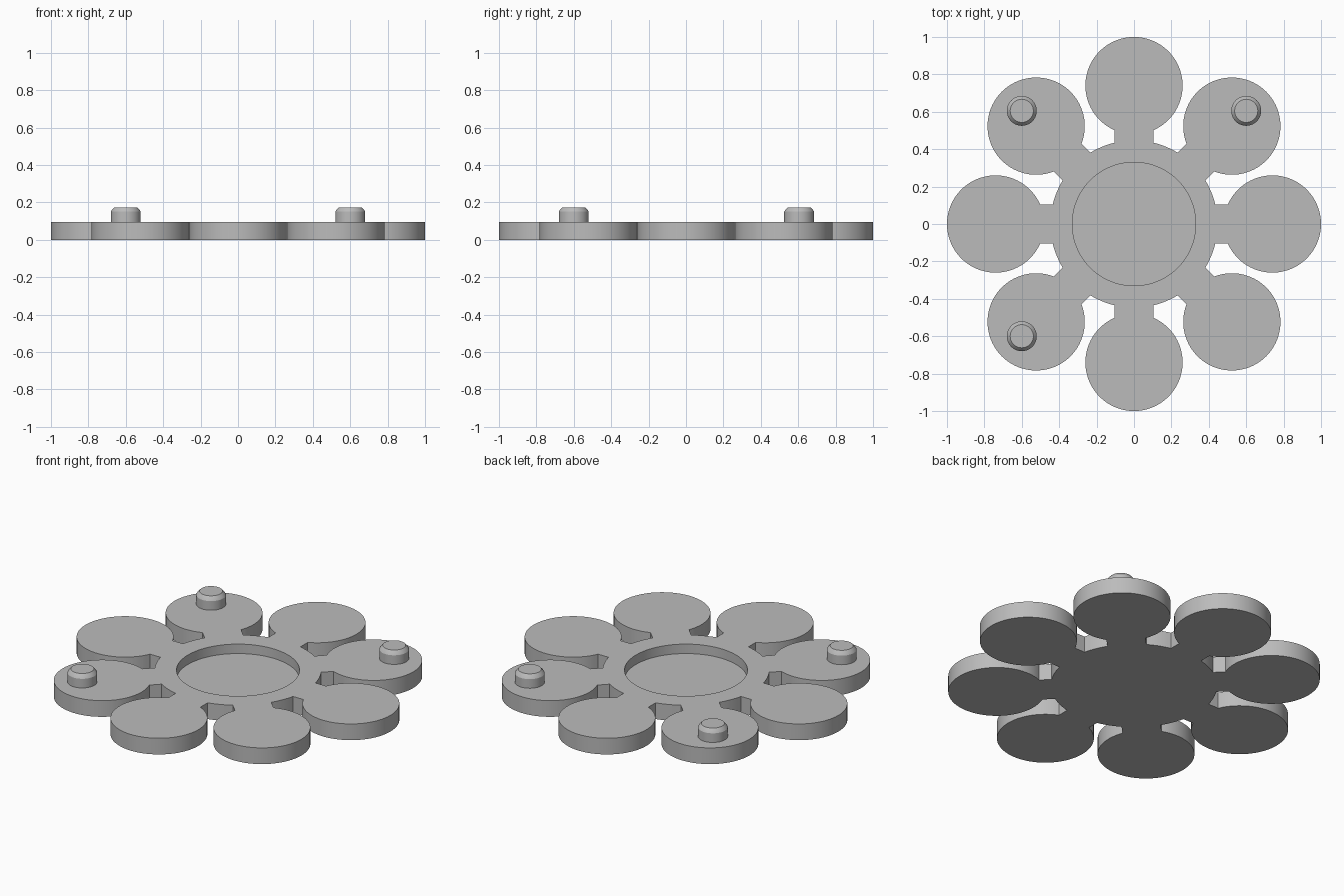
import bpy, bmesh, math
from mathutils import Matrix

if "Cube" in bpy.data.objects:
    bpy.data.objects.remove(bpy.data.objects["Cube"])

THICK = 0.096
FLOOR = 0.04
LOBE_R, LOBE_D = 0.26, 0.74
HUB_R, NECK = 0.447, 0.105
RECESS_R = 0.33

grey = bpy.data.materials.new("plain grey")
grey.diffuse_color = (0.5, 0.5, 0.5, 1)
grey.use_nodes = True
grey.node_tree.nodes["Principled BSDF"].inputs["Base Color"].default_value = grey.diffuse_color


def finish(bm, name):
    bmesh.ops.recalc_face_normals(bm, faces=bm.faces)
    mesh = bpy.data.meshes.new(name)
    bm.to_mesh(mesh)
    bm.free()
    mesh.materials.append(grey)
    ob = bpy.data.objects.new(name, mesh)
    bpy.context.collection.objects.link(ob)
    bpy.ops.object.select_all(action='DESELECT')
    ob.select_set(True)
    bpy.context.view_layer.objects.active = ob
    bpy.ops.object.shade_smooth_by_angle(angle=math.radians(20))
    return ob


def ring(bm, pts, z):
    return [bm.verts.new((x, y, z)) for x, y in pts]


def circle(r, n, cx=0, cy=0):
    return [(cx + r * math.cos(2 * math.pi * i / n),
             cy + r * math.sin(2 * math.pi * i / n)) for i in range(n)]


def walls(bm, a, b):
    for i in range(len(a)):
        j = (i + 1) % len(a)
        bm.faces.new((a[i], a[j], b[j], b[i]))


def outline():
    """Eight round lobes on short necks around a round hub."""
    pts = []
    open_a = math.pi - math.asin(NECK / LOBE_R)   # lobe arc, neck to neck
    hub_a = math.asin(NECK / HUB_R)
    for k in range(8):
        rot = Matrix.Rotation(k * math.pi / 4, 2)
        part = []
        for i in range(65):
            a = -open_a + 2 * open_a * i / 64
            part.append((LOBE_D + LOBE_R * math.cos(a), LOBE_R * math.sin(a)))
        # hub edge between this neck and the next
        for i in range(7):
            a = hub_a + (math.pi / 4 - 2 * hub_a) * i / 6
            part.append((HUB_R * math.cos(a), HUB_R * math.sin(a)))
        for x, y in part:
            pts.append((rot[0][0] * x + rot[0][1] * y,
                        rot[1][0] * x + rot[1][1] * y))
    return pts


# Lobed plate with a shallow round recess
bm = bmesh.new()
shape, hole = outline(), circle(RECESS_R, 96)
bottom, top = ring(bm, shape, 0), ring(bm, shape, THICK)
rim, floor = ring(bm, hole, THICK), ring(bm, hole, FLOOR)
bm.faces.new(bottom)
bm.faces.new(floor)
walls(bm, bottom, top)
walls(bm, rim, floor)
edges = [bm.edges.get((loop[i - 1], loop[i]))
         for loop in (top, rim) for i in range(len(loop))]
bmesh.ops.triangle_fill(bm, edges=edges, use_beauty=True, normal=(0, 0, 1))
finish(bm, "lobed_plate")

# Three chamfered locating pegs
PEG = [(0.08, THICK - 0.01), (0.08, 0.15), (0.074, 0.16), (0.062, 0.173)]
for name, px, py in (("peg_back_left", -0.6, 0.605),
                     ("peg_back_right", 0.6, 0.605),
                     ("peg_front_left", -0.6, -0.6)):
    bm = bmesh.new()
    rings = [ring(bm, circle(r, 40, px, py), z) for r, z in PEG]
    for a, b in zip(rings, rings[1:]):
        walls(bm, a, b)
    bm.faces.new(rings[0])
    bm.faces.new(rings[-1])
    finish(bm, name)
